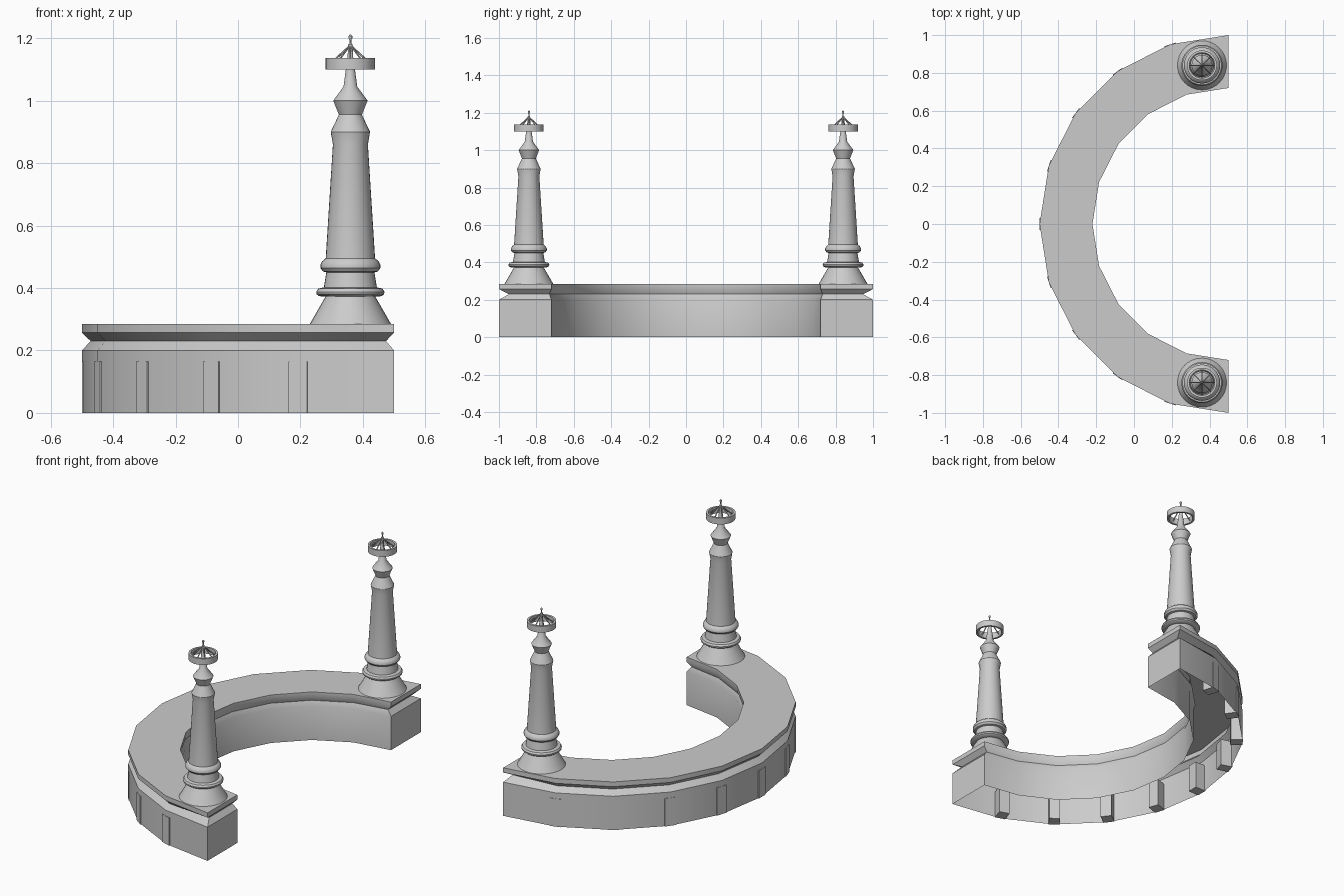
import bpy, bmesh
from math import sin, cos, pi, radians
from mathutils import Vector, Matrix

if "Cube" in bpy.data.objects:
    bpy.data.objects.remove(bpy.data.objects["Cube"])


def finish(bm, name, angle=35):
    bmesh.ops.recalc_face_normals(bm, faces=bm.faces)
    me = bpy.data.meshes.new(name)
    bm.to_mesh(me)
    bm.free()
    ob = bpy.data.objects.new(name, me)
    bpy.context.collection.objects.link(ob)
    bpy.ops.object.select_all(action='DESELECT')
    ob.select_set(True)
    bpy.context.view_layer.objects.active = ob
    bpy.ops.object.shade_smooth_by_angle(angle=radians(angle))
    return ob


def lathe(name, profile, pos, seg=32, closed=False):
    bm = bmesh.new()
    rings = [[bm.verts.new((pos[0] + r * cos(2 * pi * i / seg),
                            pos[1] + r * sin(2 * pi * i / seg), z))
              for i in range(seg)] for r, z in profile]
    pairs = list(zip(rings, rings[1:]))
    if closed:
        pairs.append((rings[-1], rings[0]))
    else:
        bm.faces.new(rings[-1])
    for a, b in pairs:
        for i in range(seg):
            j = (i + 1) % seg
            bm.faces.new((a[i], a[j], b[j], b[i]))
    return finish(bm, name)


# Curved wall: half of a 20-sided ring, open underneath, with a groove below the cap
STEPS = 10


def wall_loop(bm, z, groove):
    ro, ri, ex = (0.972, 0.732, 0.474) if groove else (1.0, 0.72, 0.5)
    yo, yi = (0.947, 0.73) if groove else (1.0, 0.72)

    def arc(r, yend):
        pts = []
        for k in range(STEPS + 1):
            a = pi / 2 + pi * k / STEPS
            x, y = 0.5 + r * cos(a), r * sin(a)
            if k in (0, STEPS):
                x, y = ex, yend if k == 0 else -yend
            pts.append(bm.verts.new((x, y, z)))
        return pts
    return arc(ro, yo) + arc(ri, yi)[::-1]


bm = bmesh.new()
loops = [wall_loop(bm, z, g) for z, g in
         ((0, 0), (0.2, 0), (0.23, 1), (0.257, 0), (0.285, 0))]
n = len(loops[0])
for a, b in zip(loops, loops[1:]):
    for i in range(n):
        j = (i + 1) % n
        bm.faces.new((a[i], a[j], b[j], b[i]))
top = loops[-1]
for i in range(STEPS):
    bm.faces.new((top[i], top[i + 1], top[n - 2 - i], top[n - 1 - i]))
finish(bm, "curved_wall")

# Buttress blocks set into the outer wall at each corner
bm = bmesh.new()
for k in range(-4, 5):
    rot = Matrix.Rotation(pi + k * pi / 10, 4, 'Z')
    m = (Matrix.Translation((0.5, 0, 0)) @ rot @ Matrix.Translation((0.965, 0, 0.0825))
         @ Matrix.Diagonal((0.07, 0.062, 0.165, 1)))
    bmesh.ops.create_cube(bm, size=1, matrix=m)
finish(bm, "buttress_blocks")

COLUMN = [(0.13, 0.285), (0.08, 0.372), (0.1, 0.374), (0.108, 0.38), (0.109, 0.388),
          (0.103, 0.398), (0.085, 0.402), (0.077, 0.45), (0.088, 0.453), (0.096, 0.464),
          (0.096, 0.474), (0.09, 0.486), (0.079, 0.495), (0.056, 0.86), (0.063, 0.9),
          (0.037, 0.955), (0.055, 1.0), (0.022, 1.045), (0.014, 1.105)]
ROD = [(0.014, 1.105), (0.009, 1.14), (0.007, 1.18), (0.003, 1.184), (0.003, 1.195),
       (0.006, 1.2), (0.006, 1.207), (0.002, 1.212)]
RIM = [(0.079, 1.1), (0.079, 1.137), (0.067, 1.137), (0.067, 1.1)]

for side, y in (("front", -0.84), ("back", 0.84)):
    pos = (0.36, y)
    # Turned column, finial rod and wheel rim
    lathe(side + "_column", COLUMN, pos)
    lathe(side + "_finial_rod", ROD, pos, 12)
    lathe(side + "_wheel_rim", RIM, pos, 32, True)
    # Slanted spokes from rim up to the rod
    bm = bmesh.new()
    for i in range(8):
        a = 2 * pi * i / 8
        p = Vector((pos[0] + 0.071 * cos(a), y + 0.071 * sin(a), 1.112))
        q = Vector((pos[0], y, 1.178))
        d = q - p
        m = (Matrix.Translation((p + q) / 2)
             @ d.to_track_quat('Z', 'Y').to_matrix().to_4x4())
        bmesh.ops.create_cone(bm, cap_ends=True, segments=6, radius1=0.0035,
                              radius2=0.0025, depth=d.length, matrix=m)
    finish(bm, side + "_spokes")
